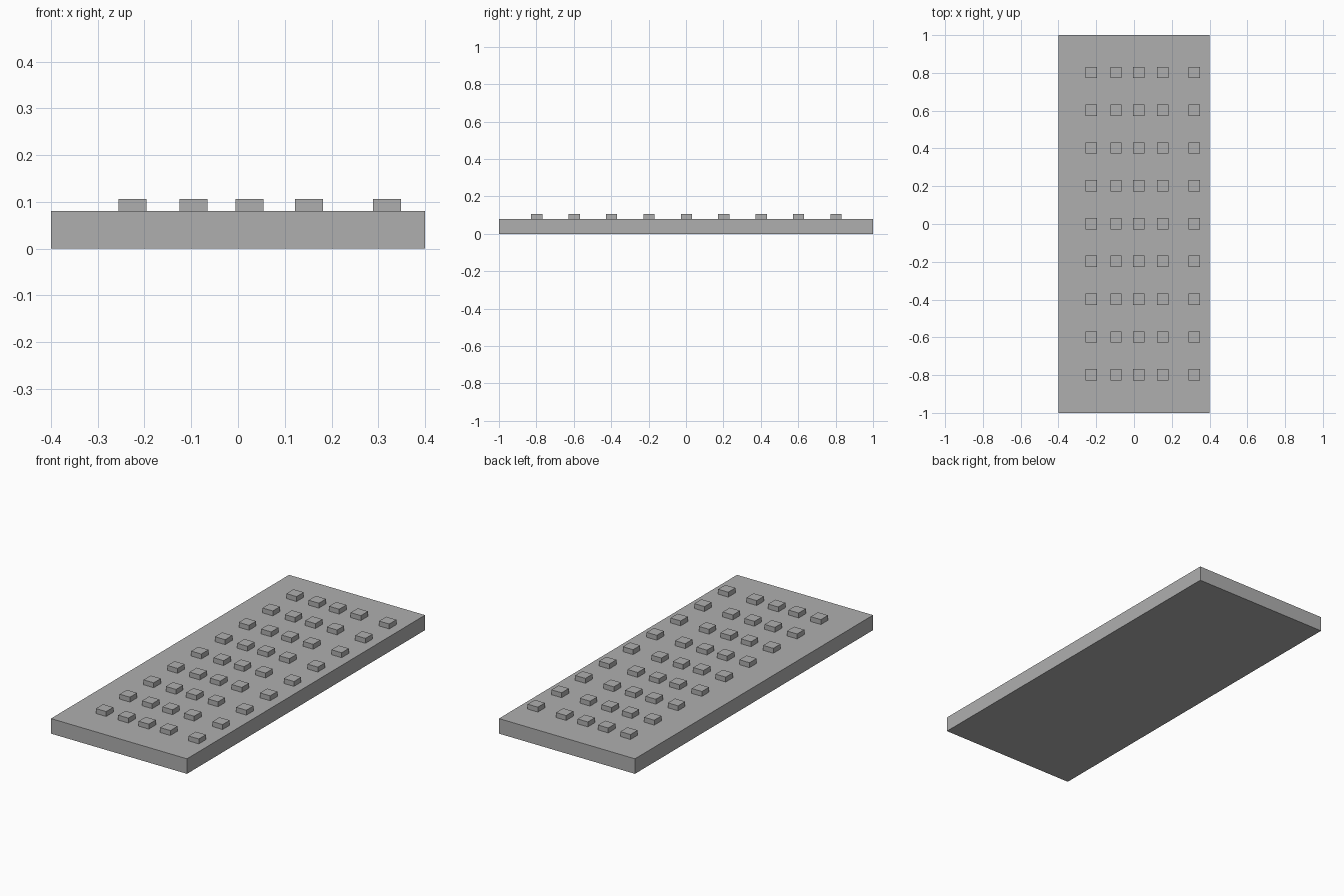
import bpy

if "Cube" in bpy.data.objects:
    bpy.data.objects.remove(bpy.data.objects["Cube"])

SLAB_TOP = 0.08
STUD = 0.06
STUD_TOP = 0.106

# darker grey for all parts
grey = bpy.data.materials.new("dark_grey")
grey.diffuse_color = (0.43, 0.43, 0.43, 1)
grey.use_nodes = True
grey.node_tree.nodes["Principled BSDF"].inputs["Base Color"].default_value = grey.diffuse_color


def box(name, centre, size):
    bpy.ops.mesh.primitive_cube_add(size=1, location=centre)
    obj = bpy.context.object
    obj.name = name
    obj.scale = size
    bpy.ops.object.transform_apply(location=False, rotation=False, scale=True)
    obj.data.materials.append(grey)
    return obj


# base slab
box("base_slab", (0, 0, SLAB_TOP / 2), (0.8, 2.0, SLAB_TOP))

# raised square studs: five unevenly spaced columns, nine even rows
columns = [-0.226, -0.095, 0.025, 0.152, 0.319]
height = STUD_TOP - SLAB_TOP
for c, x in enumerate(columns):
    for r in range(9):
        box(f"stud_{c + 1}_{r + 1}", (x, -0.798 + 0.2 * r, SLAB_TOP + height / 2),
            (STUD, STUD, height))
